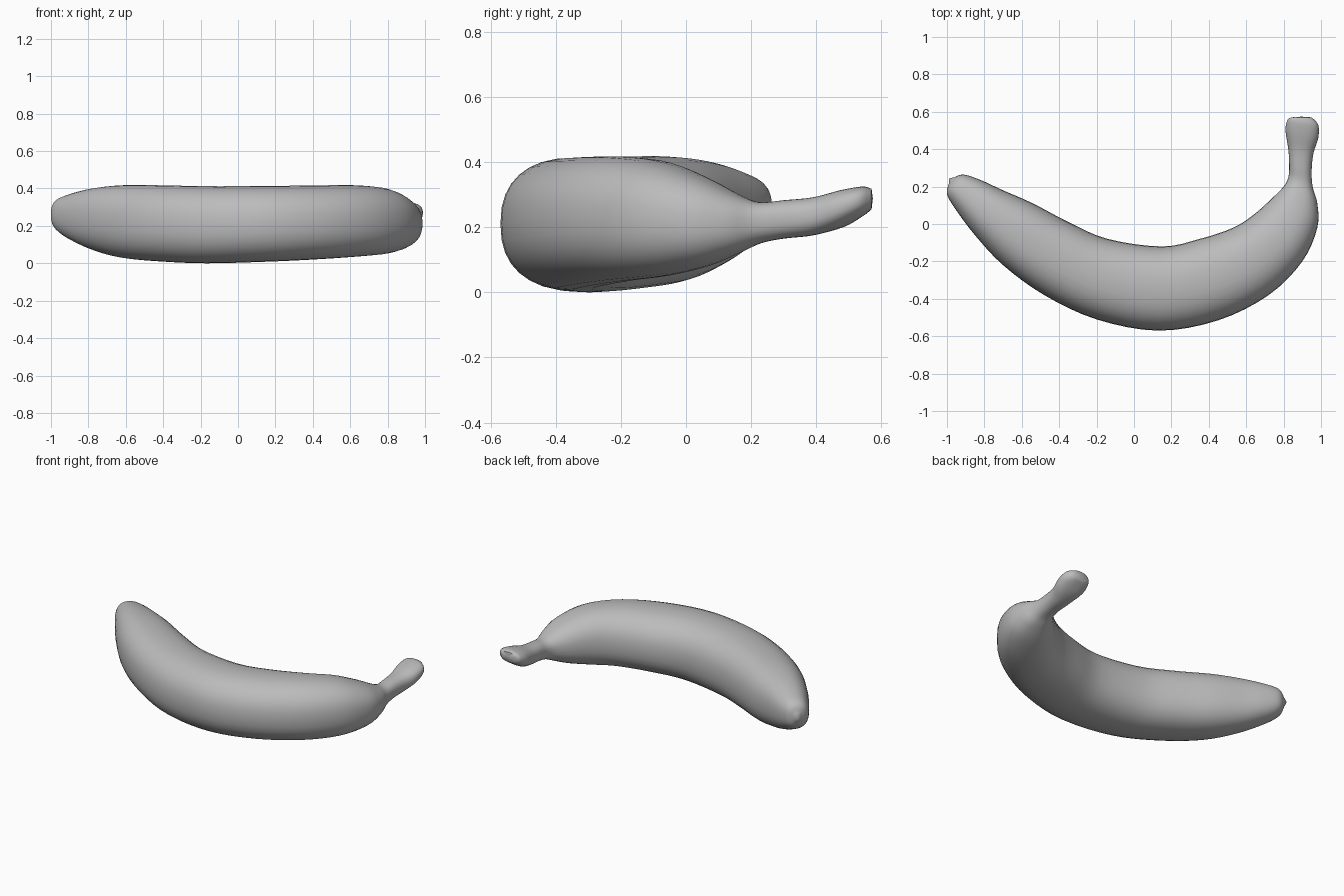
import bpy, bmesh, math
from mathutils import Vector

if "Cube" in bpy.data.objects:
    bpy.data.objects.remove(bpy.data.objects["Cube"], do_unlink=True)

SIDES = 32      # points around the fruit
STEPS = 4       # rings between two stations
ROUND = 2.35    # superellipse power of the cross-section

# Stations from blossom tip to stem: inner x, y, outer x, y, bottom, top
stations = [
    (-.96, .25, -.99, .215, .23, .29),
    (-.91, .264, -1, .16, .18, .34),
    (-.82, .235, -.955, .08, .13, .37),
    (-.7, .18, -.85, -.06, .075, .4),
    (-.54, .11, -.7, -.22, .03, .417),
    (-.35, .01, -.48, -.38, .01, .417),
    (-.14, -.08, -.2, -.51, 0, .412),
    (.15, -.12, .13, -.57, .008, .413),
    (.35, -.08, .45, -.515, .02, .416),
    (.53, -.02, .72, -.38, .035, .417),
    (.64, .05, .9, -.2, .05, .4),
    (.73, .13, .98, -.02, .08, .35),
    (.8, .2, .98, .11, .12, .3),
    (.825, .25, .955, .2, .15, .277),
    (.83, .31, .95, .29, .165, .283),
    (.825, .4, .96, .38, .175, .292),
    (.81, .5, .985, .46, .2, .315),
    (.82, .555, .985, .53, .235, .325),
    (.84, .57, .95, .57, .255, .318),
]


def spline(a, b, c, d, t):
    """Catmull-Rom blend of four stations."""
    return [q + t * (r - p + t * (2*p - 5*q + 4*r - s + t * (3*(q - r) + s - p))) / 2
            for p, q, r, s in zip(a, b, c, d)]


def ring_points(st):
    """Rounded cross-section between the inner and outer edge."""
    inner, outer = Vector((st[0], st[1], 0)), Vector((st[2], st[3], 0))
    middle, reach = (inner + outer) / 2, (outer - inner) / 2
    zc, zr = (st[4] + st[5]) / 2, (st[5] - st[4]) / 2
    for i in range(SIDES):
        a = math.tau * i / SIDES
        c, s = math.cos(a), math.sin(a)
        u = math.copysign(abs(c) ** (2 / ROUND), c)
        v = math.copysign(abs(s) ** (2 / ROUND), s)
        yield middle + reach * u + Vector((0, 0, zc + zr * v))


# Loft the whole fruit, stem included, as one skin
rows = []
last = len(stations) - 1
for i in range(last):
    four = [stations[min(max(i + k, 0), last)] for k in (-1, 0, 1, 2)]
    rows += [spline(*four, j / STEPS) for j in range(STEPS)]
rows.append(stations[-1])

bm = bmesh.new()
rings = [[bm.verts.new(p) for p in ring_points(r)] for r in rows]
for a, b in zip(rings, rings[1:]):
    for i in range(SIDES):
        j = (i + 1) % SIDES
        bm.faces.new((a[i], a[j], b[j], b[i]))

# Slightly domed blossom tip and cut stem end
for ring, bulge in ((rings[0], (-.012, .012, 0)), (rings[-1], (0, .004, .002))):
    centre = sum((v.co for v in ring), Vector()) / SIDES
    tip = bm.verts.new(centre + Vector(bulge))
    for i in range(SIDES):
        bm.faces.new((ring[i], ring[(i + 1) % SIDES], tip))
bmesh.ops.recalc_face_normals(bm, faces=bm.faces)

mesh = bpy.data.meshes.new("banana")
bm.to_mesh(mesh)
bm.free()
banana = bpy.data.objects.new("banana", mesh)
bpy.context.collection.objects.link(banana)

# Plain grey skin
grey = bpy.data.materials.new("plain_grey")
grey.use_nodes = True
colour = (.5, .5, .5, 1)
grey.diffuse_color = colour
grey.node_tree.nodes["Principled BSDF"].inputs["Base Color"].default_value = colour
mesh.materials.append(grey)

bpy.context.view_layer.objects.active = banana
banana.select_set(True)
bpy.ops.object.shade_smooth_by_angle(angle=math.radians(50))
